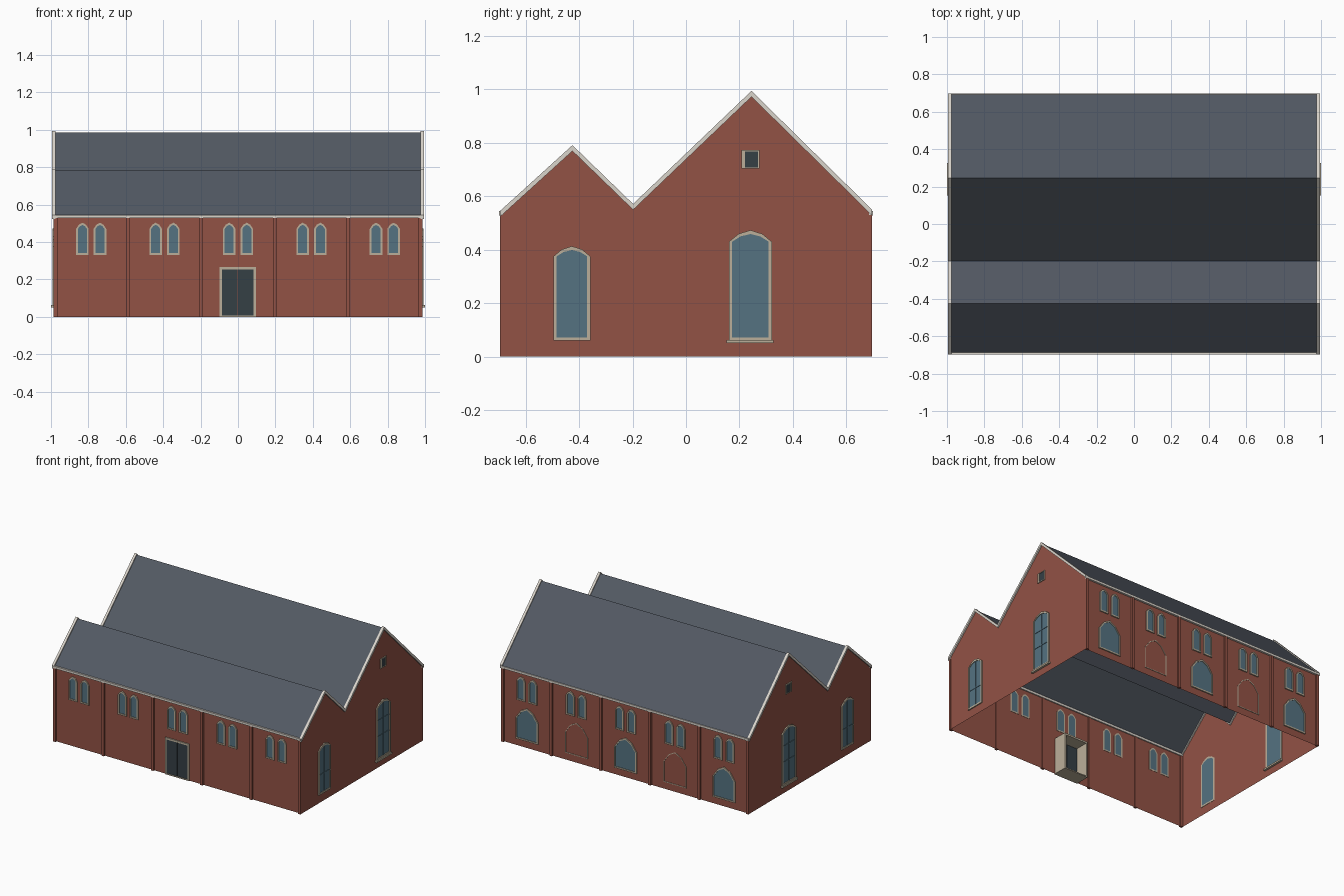
import bpy, bmesh
from mathutils import Matrix, Vector

if "Cube" in bpy.data.objects:
    bpy.data.objects.remove(bpy.data.objects["Cube"])

X, Y = 0.985, 0.685          # half length and half depth of the walls
BAYS = [-0.785, -0.393, 0.0, 0.393, 0.785]
PROFILE = [(-0.697, 0.535), (-0.425, 0.782), (-0.198, 0.562), (0.245, 0.985), (0.697, 0.54)]


def mat(name, r, g, b):
    m = bpy.data.materials.new(name)
    m.diffuse_color = (r, g, b, 1)
    m.use_nodes = True
    m.node_tree.nodes["Principled BSDF"].inputs["Base Color"].default_value = m.diffuse_color
    return m


BRICK = mat("brick", 0.29, 0.085, 0.06)
SLATE = mat("slate", 0.085, 0.10, 0.125)
STONE = mat("stone", 0.50, 0.43, 0.32)
TRIM = mat("pale_trim", 0.70, 0.66, 0.60)
GLASS = mat("glass", 0.09, 0.17, 0.22)
DARK = mat("dark_wood", 0.035, 0.05, 0.06)


def frame(origin, u, n):
    # Wall frame: u along the wall, v up, d outward
    u, n, v = Vector(u), Vector(n), Vector((0, 0, 1))
    m = Matrix((u, v, n)).transposed().to_4x4()
    m.translation = origin
    return m


FRONT = frame((0, -Y, 0), (1, 0, 0), (0, -1, 0))
BACK = frame((0, Y, 0), (-1, 0, 0), (0, 1, 0))
RIGHT = frame((X, 0, 0), (0, 1, 0), (1, 0, 0))
LEFT = frame((-X, 0, 0), (0, 1, 0), (-1, 0, 0))


def finish(name, bm, material, wall=None):
    if wall:
        bm.transform(wall)
    bmesh.ops.recalc_face_normals(bm, faces=bm.faces)
    me = bpy.data.meshes.new(name)
    bm.to_mesh(me)
    bm.free()
    me.materials.append(material)
    ob = bpy.data.objects.new(name, me)
    bpy.context.collection.objects.link(ob)
    return ob


def prism(name, wall, pts, d0, d1, material):
    bm = bmesh.new()
    f = bm.faces.new([bm.verts.new((u, v, d0)) for u, v in pts])
    ext = bmesh.ops.extrude_face_region(bm, geom=[f], use_keep_orig=True)["geom"]
    bmesh.ops.translate(bm, vec=(0, 0, d1 - d0), verts=[e for e in ext if isinstance(e, bmesh.types.BMVert)])
    return finish(name, bm, material, wall)


def ring(name, wall, outer, inner, d0, d1, material):
    # Closed surround between two matching outlines
    bm = bmesh.new()
    loops = [[bm.verts.new((u, v, d)) for u, v in pts]
             for pts, d in ((outer, d0), (outer, d1), (inner, d1), (inner, d0))]
    n = len(outer)
    for a in range(4):
        p, q = loops[a], loops[(a + 1) % 4]
        for i in range(n):
            j = (i + 1) % n
            bm.faces.new((p[i], p[j], q[j], q[i]))
    return finish(name, bm, material, wall)


def rect(u0, u1, v0, v1):
    return [(u0, v0), (u1, v0), (u1, v1), (u0, v1)]


def arch(c, w, v0, spring, top):
    h = w / 2
    mid = spring + (top - spring) * 0.68
    return [(c - h, v0), (c + h, v0), (c + h, spring), (c + h * 0.55, mid),
            (c, top), (c - h * 0.55, mid), (c - h, spring)]


def window(name, wall, c, w, v0, spring, top, t=0.01, depth=0.008, pane=GLASS):
    outer = arch(c, w, v0, spring, top)
    inner = arch(c, w - 2 * t, v0 + t, spring, top - t * 1.2)
    ring(name + "_surround", wall, outer, inner, -0.002, depth, STONE)
    if pane:
        prism(name + "_pane", wall, inner, -0.002, 0.003, pane)


# Brick shell, open underneath
bm = bmesh.new()
gable = [(-Y, 0), (-Y, 0.54)] + PROFILE[1:4] + [(Y, 0.545), (Y, 0)]
ends = [[bm.verts.new((x, y, z - (0.004 if z > 0 else 0))) for y, z in gable] for x in (-X, X)]
for e in ends:
    bm.faces.new(e)
for i in (0, 5):
    bm.faces.new((ends[0][i], ends[0][i + 1], ends[1][i + 1], ends[1][i]))
finish("brick_walls", bm, BRICK)

# Double-pitched slate roof
bm = bmesh.new()
rows = [[bm.verts.new((x, y, z)) for x in (-X, X)] for y, z in PROFILE]
for a, b in zip(rows, rows[1:]):
    bm.faces.new((a[0], a[1], b[1], b[0]))
finish("slate_roof", bm, SLATE)

# Gable copings
band = [(y, z + 0.009) for y, z in PROFILE] + [(y, z - 0.013) for y, z in reversed(PROFILE)]
for side, wall in (("right", RIGHT), ("left", LEFT)):
    prism(side + "_coping", wall, band, -0.008, 0.01, TRIM)

# Eaves gutters
for side, wall in (("front", FRONT), ("back", BACK)):
    prism(side + "_gutter", wall, rect(-X, X, 0.528, 0.544), -0.008, 0.014, TRIM)

# Pilasters and paired upper windows on both long walls
for side, wall in (("front", FRONT), ("back", BACK)):
    for i in range(6):
        c = max(-0.976, min(0.976, -0.982 + 0.393 * i))
        prism(f"{side}_pilaster_{i}", wall, rect(c - 0.01, c + 0.01, 0, 0.53), -0.006, 0.012, BRICK)
    for i, c in enumerate(BAYS):
        for j, s in enumerate((-1, 1)):
            window(f"{side}_upper_window_{i}_{j}", wall, c + s * 0.047, 0.068, 0.33, 0.47, 0.503)

# Broad arches on the back wall: glazed and bricked-up in turn
for i, c in enumerate(BAYS):
    glazed = i % 2 == 0
    window(f"back_lower_arch_{i}", BACK, c, 0.18, 0.05, 0.20, 0.285,
           0.01 if glazed else 0.005, 0.008 if glazed else 0.003, GLASS if glazed else None)

# Front door with its deep stone lining
ring("door_surround", FRONT, rect(-0.098, 0.095, 0, 0.265), rect(-0.086, 0.084, 0.008, 0.252), -0.1, 0.008, STONE)
prism("door_left_leaf", FRONT, rect(-0.086, -0.002, 0.008, 0.252), -0.004, 0.004, DARK)
prism("door_right_leaf", FRONT, rect(0.0, 0.084, 0.008, 0.252), -0.004, 0.004, DARK)

# Gable end windows with glazing bars, and the little loft opening
for side, wall in (("right", RIGHT), ("left", LEFT)):
    window(side + "_small_window", wall, -0.427, 0.138, 0.06, 0.375, 0.413, 0.012)
    window(side + "_tall_window", wall, 0.241, 0.16, 0.06, 0.43, 0.473, 0.012)
    for name, c, h, top, bars in (("small", -0.427, 0.057, 0.4, (0.2,)),
                                  ("tall", 0.241, 0.068, 0.46, (0.225, 0.34))):
        prism(f"{side}_{name}_mullion", wall, rect(c - 0.004, c + 0.004, 0.07, top), 0, 0.007, GLASS)
        for k, v in enumerate(bars):
            prism(f"{side}_{name}_bar_{k}", wall, rect(c - h, c + h, v - 0.004, v + 0.004), 0, 0.006, GLASS)
    prism(side + "_tall_sill", wall, rect(0.152, 0.327, 0.05, 0.062), -0.015, 0.015, STONE)
    ring(side + "_loft_surround", wall, rect(0.207, 0.275, 0.703, 0.773), rect(0.221, 0.27, 0.708, 0.768), -0.002, 0.006, STONE)
    prism(side + "_loft_opening", wall, rect(0.221, 0.27, 0.708, 0.768), -0.002, 0.003, DARK)
